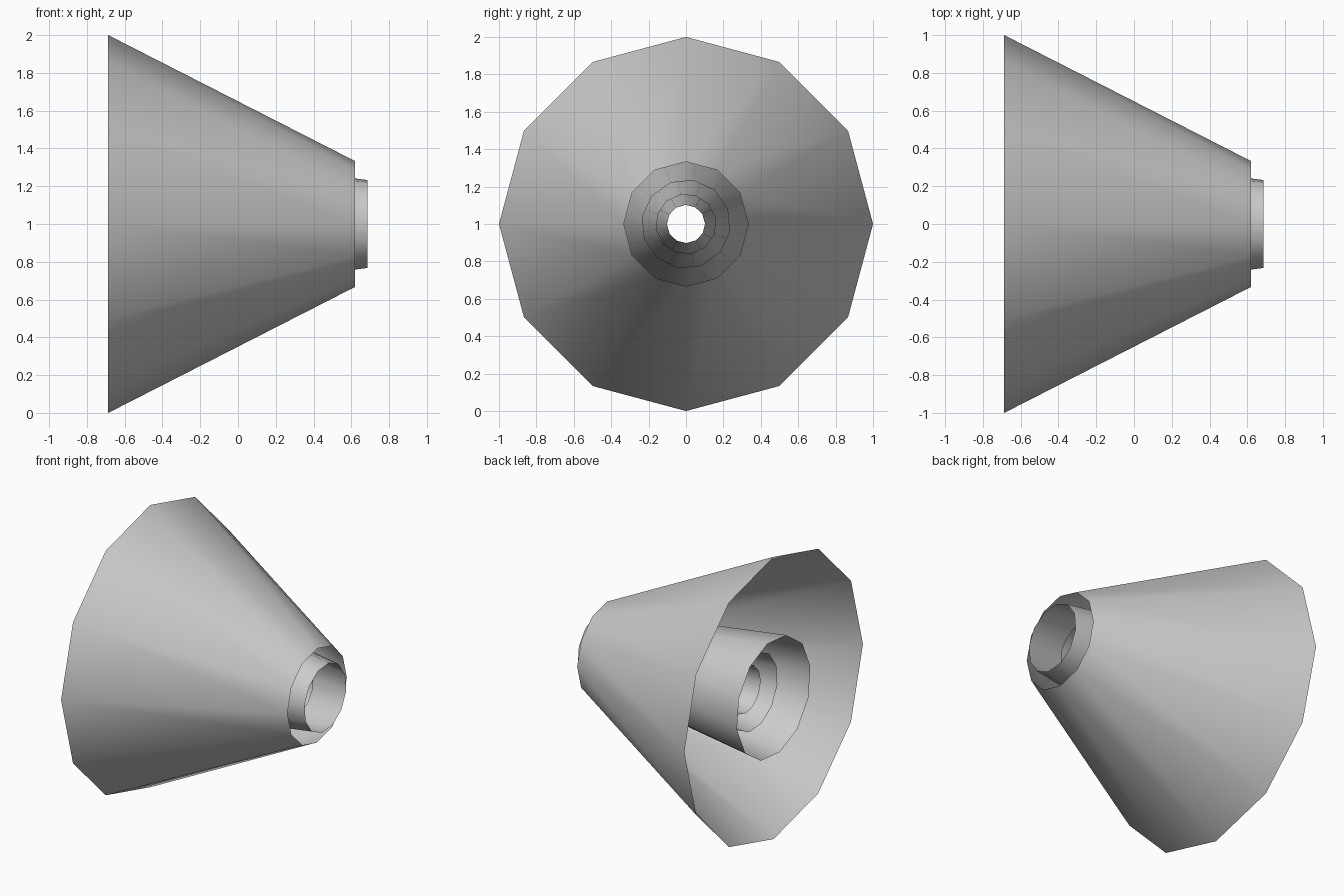
import bpy, bmesh, math

if "Cube" in bpy.data.objects:
    bpy.data.objects.remove(bpy.data.objects["Cube"])

SIDES = 12


def open_cone(name, x0, r0, x1, r1, turn):
    """Open-ended cone shell along x, from radius r0 at x0 to r1 at x1."""
    bm = bmesh.new()
    rings = []
    for x, r in ((x0, r0), (x1, r1)):
        ring = []
        for i in range(SIDES):
            a = 2 * math.pi * i / SIDES + math.radians(turn)
            ring.append(bm.verts.new((x, r * math.cos(a), 1 + r * math.sin(a))))
        rings.append(ring)
    for i in range(SIDES):
        j = (i + 1) % SIDES
        face = bm.faces.new((rings[0][i], rings[0][j], rings[1][j], rings[1][i]))
        face.smooth = True
    bmesh.ops.recalc_face_normals(bm, faces=bm.faces)
    mesh = bpy.data.meshes.new(name)
    bm.to_mesh(mesh)
    bm.free()
    obj = bpy.data.objects.new(name, mesh)
    bpy.context.collection.objects.link(obj)
    return obj


# Nested open shells, each one turned a little further
open_cone("outer_cone", -0.687, 1.0, 0.62, 0.333, 0)
open_cone("long_inner_cone", -0.687, 0.416, 0.685, 0.236, -9.7)
open_cone("middle_inner_cone", -0.53, 0.27, 0.48, 0.16, -19.4)
open_cone("core_cone", -0.47, 0.166, 0.38, 0.102, -29.1)
